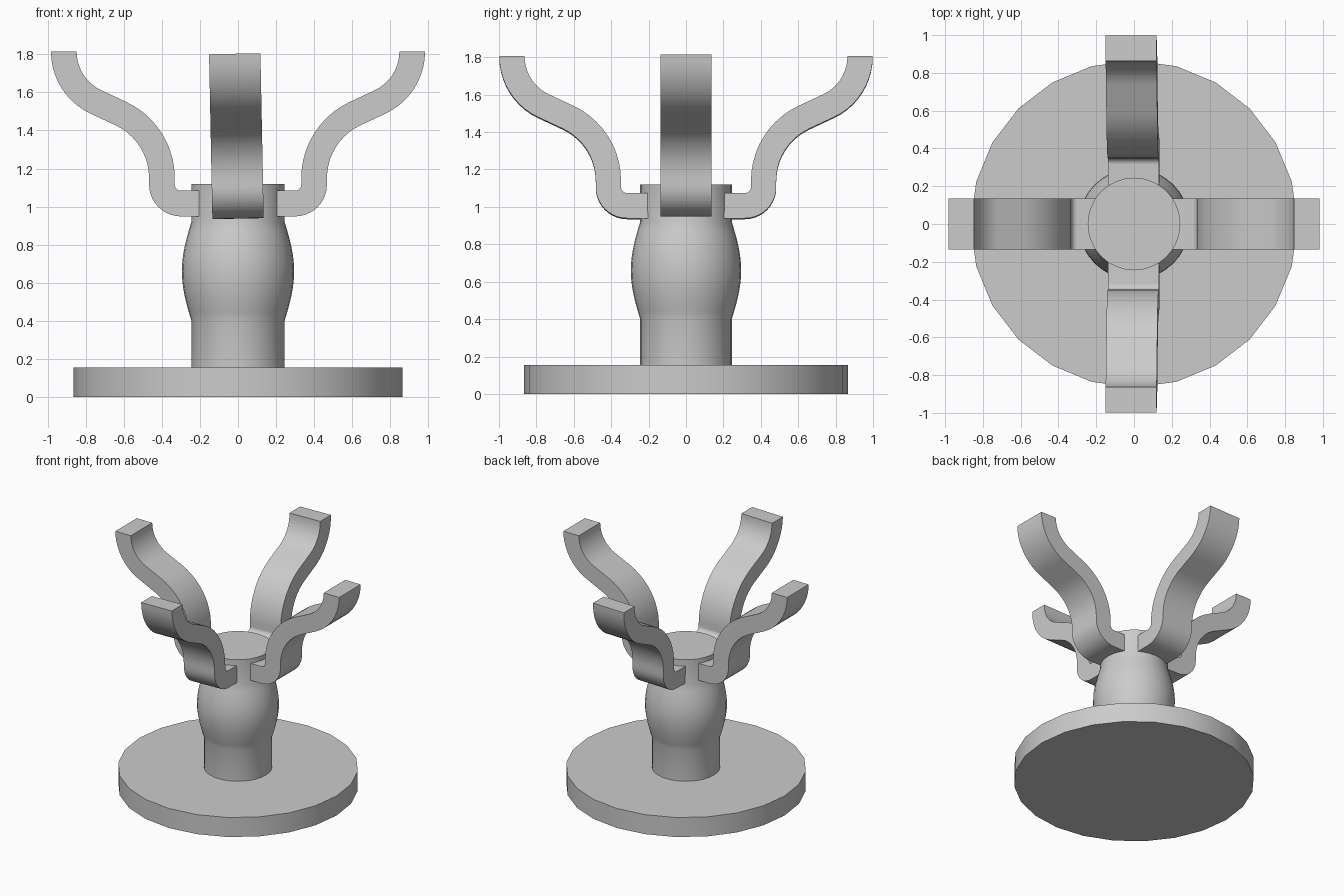
import bpy, bmesh, math
from mathutils import Matrix, Vector

cube = bpy.data.objects.get("Cube")
if cube:
    bpy.data.objects.remove(cube)

grey = bpy.data.materials.new("plain_grey")
grey.use_nodes = True
colour = (0.6, 0.6, 0.6, 1)
grey.diffuse_color = colour
grey.node_tree.nodes["Principled BSDF"].inputs["Base Color"].default_value = colour


def finish(name, bm):
    """Turn a bmesh into a grey object with smooth curves and sharp edges."""
    bmesh.ops.recalc_face_normals(bm, faces=bm.faces)
    mesh = bpy.data.meshes.new(name)
    bm.to_mesh(mesh)
    bm.free()
    mesh.materials.append(grey)
    obj = bpy.data.objects.new(name, mesh)
    bpy.context.collection.objects.link(obj)
    bpy.ops.object.select_all(action='DESELECT')
    obj.select_set(True)
    bpy.context.view_layer.objects.active = obj
    bpy.ops.object.shade_smooth_by_angle(angle=math.radians(32))
    return obj


def turned(name, profile, sides):
    """Stack rings of (radius, height) and cap both ends."""
    bm = bmesh.new()
    rings = []
    for r, z in profile:
        angles = [math.tau * i / sides for i in range(sides)]
        rings.append([bm.verts.new((r * math.cos(a), r * math.sin(a), z)) for a in angles])
    for low, high in zip(rings, rings[1:]):
        for i in range(sides):
            j = (i + 1) % sides
            bm.faces.new((low[i], low[j], high[j], high[i]))
    bm.faces.new(rings[0])
    bm.faces.new(rings[-1])
    return finish(name, bm)


def arm_path():
    """Centre line in the x-z plane as (x, z, heading), from straights and arcs."""
    x, z, heading = 0.1, 1.016, 0.0
    path = [(x, z, heading)]
    # (straight length, arc radius, turn in degrees)
    for length, radius, turn in ((0.2, 0.1, 90), (0.034, 0.374, -65), (0.144, 0.293, 65)):
        x += length * math.cos(heading)
        z += length * math.sin(heading)
        path.append((x, z, heading))
        steps = 10
        step = math.radians(turn) / steps
        chord = 2 * radius * math.sin(abs(step) / 2)
        for _ in range(steps):
            x += chord * math.cos(heading + step / 2)
            z += chord * math.sin(heading + step / 2)
            heading += step
            path.append((x, z, heading))
    return path


def arm(name, matrix, half_width=0.135, half_thick=0.0675):
    """Sweep a rectangular section along the arm path."""
    bm = bmesh.new()
    rings = []
    for x, z, h in arm_path():
        normal = Vector((-math.sin(h), 0, math.cos(h))) * half_thick
        side = Vector((0, half_width, 0))
        centre = Vector((x, 0, z))
        corners = (normal + side, normal - side, -normal - side, -normal + side)
        rings.append([bm.verts.new(centre + c) for c in corners])
    for a, b in zip(rings, rings[1:]):
        for i in range(4):
            j = (i + 1) % 4
            bm.faces.new((a[i], a[j], b[j], b[i]))
    bm.faces.new(rings[0])
    bm.faces.new(rings[-1])
    bm.transform(matrix)
    return finish(name, bm)


# Round foot plate
turned("base_plate", [(0.865, 0), (0.865, 0.155)], 24)

# Post with a barrel-shaped swelling
swell = [(0.245 + 0.05 * math.sin(math.pi * i / 12), 0.4 + 0.52 * i / 12) for i in range(13)]
turned("post", [(0.245, 0.1)] + swell + [(0.245, 1.12)], 32)

# Left and right arms
for name, angle in (("left_arm", 0), ("right_arm", math.pi)):
    arm(name, Matrix.Rotation(angle, 4, 'Z'))

# Front and back arms sit slightly lower, reach further and lean sideways
pivot = Matrix.Translation((0, 0, 0.95))
lean = pivot @ Matrix.Rotation(math.radians(-1.15), 4, 'Y') @ pivot.inverted()
for name, angle in (("back_arm", math.pi / 2), ("front_arm", -math.pi / 2)):
    arm(name, lean @ Matrix.Rotation(angle, 4, 'Z') @ Matrix.Translation((0.015, 0, -0.012)))
